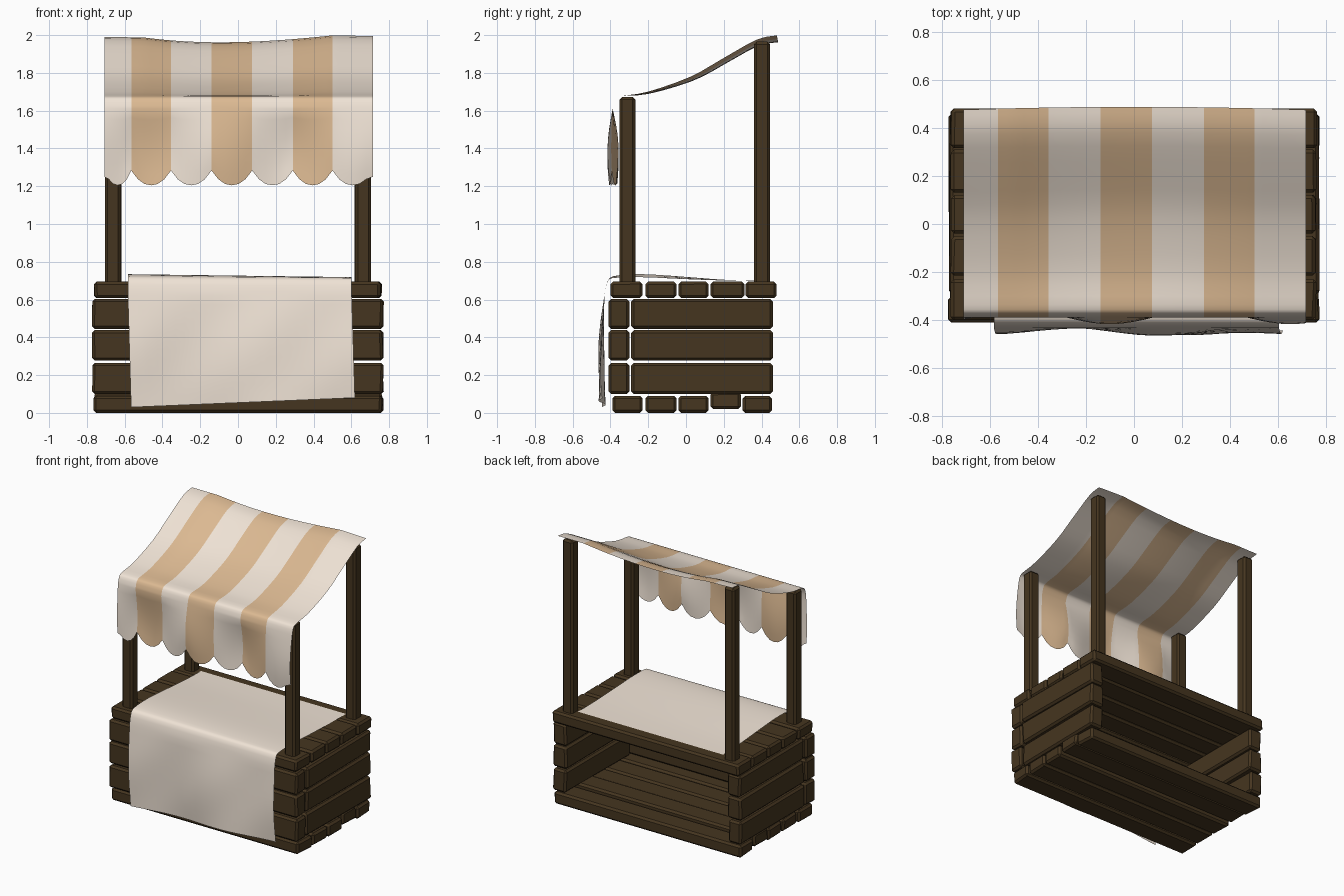
import bpy, bmesh, math, random

if "Cube" in bpy.data.objects:
    bpy.data.objects.remove(bpy.data.objects["Cube"])

random.seed(4)


def material(name, rgb):
    m = bpy.data.materials.new(name)
    m.diffuse_color = (*rgb, 1)
    m.use_nodes = True
    m.node_tree.nodes["Principled BSDF"].inputs["Base Color"].default_value = m.diffuse_color
    return m


WOOD = material("dark_wood", (0.060, 0.036, 0.014))
CREAM = material("cream_cloth", (0.87, 0.77, 0.67))
TAN = material("tan_cloth", (0.72, 0.49, 0.29))


def make_object(name, bm, mats):
    me = bpy.data.meshes.new(name)
    bm.to_mesh(me)
    bm.free()
    ob = bpy.data.objects.new(name, me)
    bpy.context.collection.objects.link(ob)
    for m in mats:
        me.materials.append(m)
    return ob


def beam(name, x, y, z, bevel=0.014, jitter=0.0):
    """Chamfered timber filling the given x, y and z ranges."""
    bm = bmesh.new()
    bmesh.ops.create_cube(bm, size=1)
    for v in bm.verts:
        v.co = [r[0] if c < 0 else r[1] for c, r in zip(v.co, (x, y, z))]
        v.co.x += random.uniform(-jitter, jitter)
    bmesh.ops.bevel(bm, geom=bm.edges[:], offset=bevel, segments=1, affect='EDGES')
    return make_object(name, bm, [WOOD])


def sheet(name, cols, rows, point, mats, pick=lambda i: 0):
    """Smooth cloth grid; point(x, row) gives each vertex."""
    bm = bmesh.new()
    g = [[bm.verts.new(point(x, r)) for x in cols] for r in rows]
    for j in range(len(rows) - 1):
        for i in range(len(cols) - 1):
            f = bm.faces.new((g[j][i], g[j + 1][i], g[j + 1][i + 1], g[j][i + 1]))
            f.material_index = pick(i)
            f.smooth = True
    return make_object(name, bm, mats)


def along(path, s):
    """Smooth (Catmull-Rom) point on a list of (y, z) points, s from 0 to 1."""
    k = min(int(s * (len(path) - 1)), len(path) - 2)
    t = s * (len(path) - 1) - k
    p = [path[min(max(k + d, 0), len(path) - 1)] for d in (-1, 0, 1, 2)]
    return [0.5 * (2 * b + (c - a) * t + (2 * a - 5 * b + 4 * c - d) * t * t
                   + (3 * b - a - 3 * c + d) * t ** 3) for a, b, c, d in zip(*p)]


# Floor and counter planks, running left to right
floor_y = [(-0.39, -0.23), (-0.215, -0.05), (-0.04, 0.12), (0.13, 0.29), (0.30, 0.455)]
top_y = [(-0.40, -0.23), (-0.215, -0.05), (-0.04, 0.12), (0.13, 0.31), (0.315, 0.48)]
for i in range(5):
    lift = 0.02 if i == 3 else 0
    beam(f"floor_plank_{i}", (-0.76, 0.765), floor_y[i], (lift, 0.09 + lift), jitter=0.008)
    beam(f"counter_plank_{i}", (-0.76, 0.757), top_y[i], (0.608, 0.695), jitter=0.005)

# Front and side wall planks (back stays open)
for i, z in enumerate([(0.10, 0.265), (0.277, 0.438), (0.445, 0.603)]):
    beam(f"front_plank_{i}", (-0.768, 0.766), (-0.41, -0.30), z, jitter=0.006)
    for side, s in (("left", -1), ("right", 1)):
        beam(f"{side}_wall_plank_{i}", sorted((s * 0.66, s * 0.765)), (-0.29, 0.46), z, jitter=0.008)

# Roof posts
for side, s in (("left", -1), ("right", 1)):
    beam(f"front_post_{side}", sorted((s * 0.622, s * 0.705)), (-0.352, -0.268), (0.66, 1.672))
    beam(f"back_post_{side}", sorted((s * 0.618, s * 0.70)), (0.36, 0.445), (0.66, 1.965))

# Striped awning: sloping roof then a scalloped front flap
edges = [-0.708, -0.565, -0.355, -0.14, 0.075, 0.29, 0.50, 0.714]
N = 6
cols = [a + (b - a) * k / N for a, b in zip(edges, edges[1:]) for k in range(N)] + [edges[-1]]
roof = [(0.475, 1.993), (0.37, 1.972), (0.19, 1.872), (0.02, 1.777), (-0.20, 1.70),
        (-0.335, 1.678), (-0.372, 1.66), (-0.388, 1.61)]


def hem(x):
    for a, b in zip(edges, edges[1:]):
        if x <= b + 1e-6:
            t = abs(2 * (x - a) / (b - a) - 1)
            end = 0.045 if (x < -0.70 or x > 0.71) else 0.078
            return 1.205 + end * t ** 2.2


def awning(x, r):
    if r <= 1:
        y, z = along(roof, r)
        back = max(0, 1 - r / 0.7)
        z -= 0.03 * max(0, 1 - (x / 0.5) ** 2) * min(1, 2 * back)
        z += 0.006 * math.sin(4 * x) * back
        y += 0.012 * (1 - 2 * x * x) * back
        return x, y, z
    t = r - 1
    wave = math.cos(2 * math.pi * (x + 0.1) / 0.75)
    y = -0.388 + 0.002 * t - 0.03 * wave * math.sin(math.pi * 0.75 * t)
    return x, y, 1.61 + (hem(x) - 1.61) * t


sheet("striped_awning", cols, [k / 21 for k in range(22)] + [1 + k / 7 for k in range(1, 8)],
      awning, [CREAM, TAN], lambda i: (i // N) % 2)

# Plain cloth laid over the counter and hanging down the front
drape = [(0.40, 0.699), (0.20, 0.701), (0.0, 0.708), (-0.22, 0.718), (-0.36, 0.716),
         (-0.412, 0.70), (-0.432, 0.62)]


def counter_cloth(u, r):
    x = -0.583 + 1.185 * u
    if r <= 1:
        y, z = along(drape, r)
        return x, y, z + 0.016 * (1 - u) * math.sin(math.pi * r) ** 2
    t = r - 1
    bottom = 0.03 + 0.05 * u
    y = -0.432 - 0.012 * math.sin(math.pi * t) - 0.025 * t * u
    y -= 0.014 * t * math.sin(9 * u - 4.2) + 0.008 * math.sin(math.pi * t) * math.sin(12 * u + 3 * t)
    return x + 0.017 * t, y, 0.62 + (bottom - 0.62) * t


sheet("counter_cloth", [k / 24 for k in range(25)],
      [k / 18 for k in range(19)] + [1 + k / 12 for k in range(1, 13)], counter_cloth, [CREAM])
